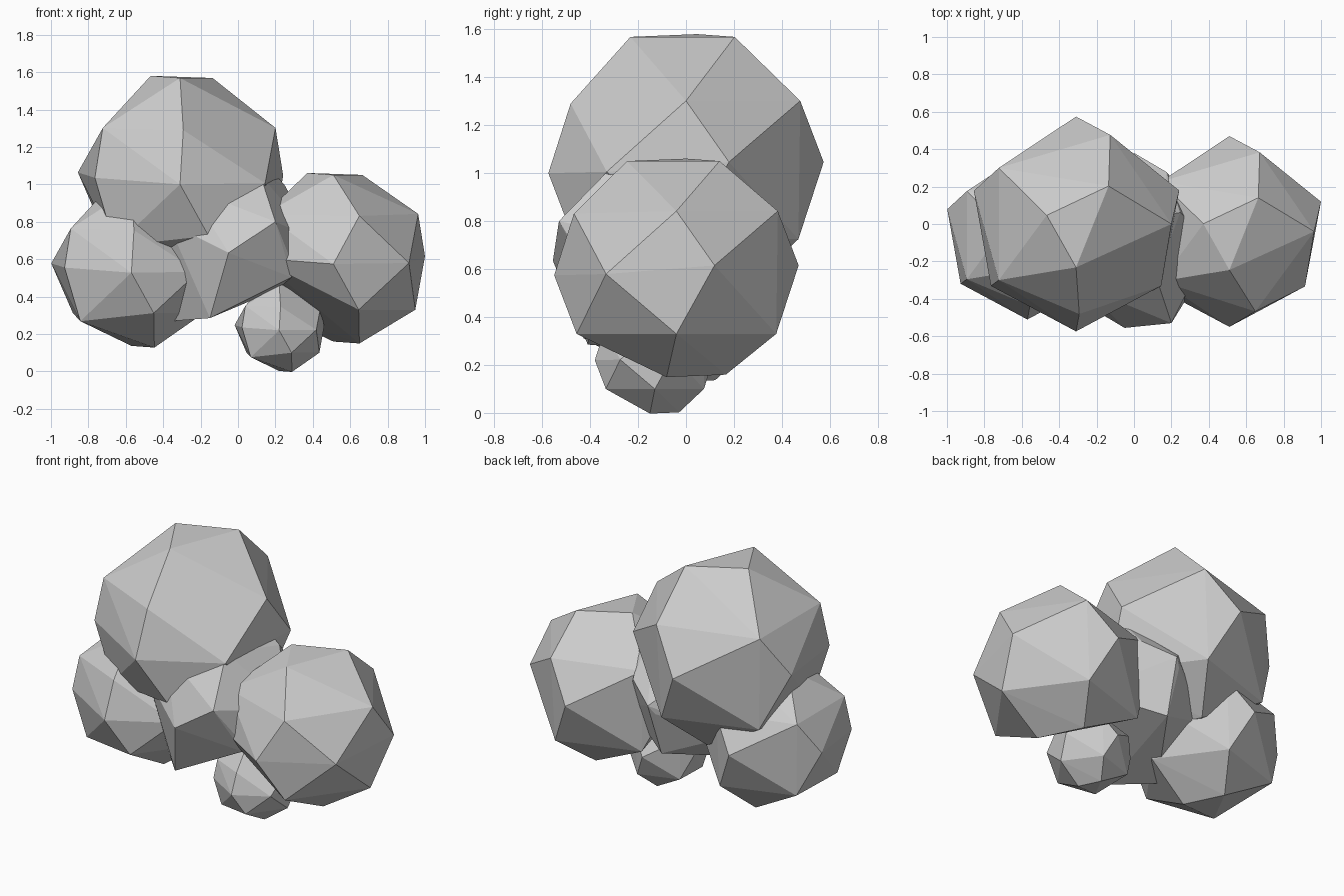
import bpy, bmesh
from math import sin, cos, radians
from mathutils import Vector, Matrix

if "Cube" in bpy.data.objects:
    bpy.data.objects.remove(bpy.data.objects["Cube"])


def ring(radius, z, angles):
    return [Vector((radius * cos(radians(a)), radius * sin(radians(a)), z)) for a in angles]


def puff(name, centre, radius, front_x=0.03, cap_z=0.92, roll=0,
         low=(0, 72, 144, 288), base=(1, 2), corners=((-0.6, -0.52, -0.63),), extra=()):
    """Faceted ball; low/base/corners choose its underside, extra adds world-space corners."""
    # equator
    pts = []
    for angle, r, z in ((18, 1, 0.02), (90, 0.99, 0.02), (162, 0.99, 0.05),
                        (216, 0.97, 0), (270, 0.99, -0.06), (324, 0.97, -0.05)):
        pts += ring(r, z, (angle,))
    # upper and lower rings
    pts += ring(0.88, 0.46, (0, 69, 144, 216))
    pts.append(Vector((front_x, -0.83, 0.44)))
    pts += ring(0.85, -0.535, low)
    # top triangle and underside
    cap = [Vector(p) for p in ((0.3, 0.35, cap_z), (-0.27, 0.08, cap_z + 0.02), (0, -0.4, cap_z))]
    pts += cap + [-cap[i] for i in base] + [Vector(c) for c in corners]
    turn = Matrix.Rotation(radians(roll), 3, 'Y')
    pts = [turn @ p * radius for p in pts] + [Vector(e) - Vector(centre) for e in extra]

    bm = bmesh.new()
    for p in pts:
        bm.verts.new(p)
    hull = bmesh.ops.convex_hull(bm, input=bm.verts[:])
    spare = [g for g in set(hull['geom_interior'] + hull['geom_unused'])
             if isinstance(g, bmesh.types.BMVert)]
    bmesh.ops.delete(bm, geom=spare, context='VERTS')
    bmesh.ops.recalc_face_normals(bm, faces=bm.faces[:])
    mesh = bpy.data.meshes.new(name)
    bm.to_mesh(mesh)
    bm.free()
    obj = bpy.data.objects.new(name, mesh)
    obj.location = centre
    bpy.context.collection.objects.link(obj)


# Overlapping clump of foliage balls
puff("top_puff", (-0.31, 0, 1.035), 0.58)
puff("right_puff", (0.51, -0.04, 0.605), 0.515, front_x=0.27, cap_z=0.865, corners=())
puff("left_puff", (-0.57, -0.06, 0.555), 0.455)
puff("small_puff", (0.22, -0.13, 0.235), 0.253)
# Leaning ball in the middle, with its own underside
puff("middle_puff", (-0.04, -0.1, 0.66), 0.46, front_x=0.27, roll=22,
     low=(72, 144), base=(), corners=(),
     extra=((-0.15, -0.41, 0.285), (-0.34, -0.2, 0.27), (0.2, -0.53, 0.8), (0.28, -0.4, 0.6),
            (0.12, -0.18, 1.04), (0.18, 0.05, 1.07), (0, 0.38, 0.72)))
